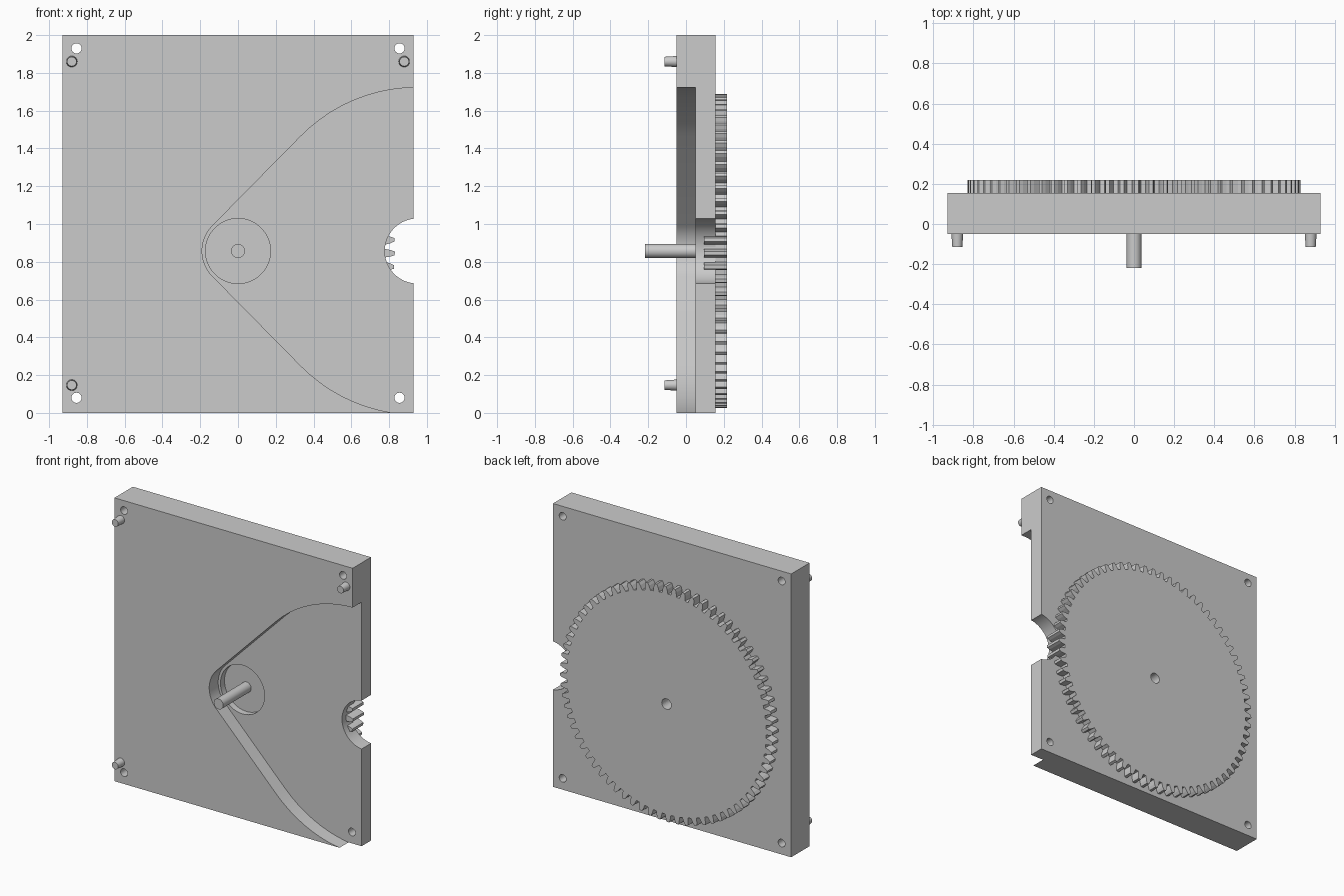
import bpy, bmesh
from math import sin, cos, pi, radians, asin, degrees

if "Cube" in bpy.data.objects:
    bpy.data.objects.remove(bpy.data.objects["Cube"])

CZ = 0.857            # height of the gear axis
EDGE_X = 0.949        # axis of the neighbouring pinion at the right edge


def arc(cx, cz, r, a0, a1, n):
    """Points (x, z) on an arc, angles in degrees."""
    return [(cx + r * cos(radians(a0 + (a1 - a0) * i / n)),
             cz + r * sin(radians(a0 + (a1 - a0) * i / n))) for i in range(n + 1)]


def circle(cx, cz, r, n=48):
    return arc(cx, cz, r, 0, 360, n)[:-1]


def prism(name, pts, y0, y1):
    """Extrude an x-z outline from y0 to y1."""
    bm = bmesh.new()
    face = bm.faces.new([bm.verts.new((x, y0, z)) for x, z in pts])
    new = bmesh.ops.extrude_face_region(bm, geom=[face])['geom']
    bmesh.ops.translate(bm, vec=(0, y1 - y0, 0),
                        verts=[v for v in new if isinstance(v, bmesh.types.BMVert)])
    bmesh.ops.recalc_face_normals(bm, faces=bm.faces)
    me = bpy.data.meshes.new(name)
    bm.to_mesh(me)
    bm.free()
    ob = bpy.data.objects.new(name, me)
    bpy.context.collection.objects.link(ob)
    return ob


def cut(target, cutter):
    cutter.hide_render = True
    mod = target.modifiers.new("cut", 'BOOLEAN')
    mod.operation = 'DIFFERENCE'
    mod.solver = 'EXACT'
    mod.object = cutter
    bpy.context.view_layer.objects.active = target
    bpy.ops.object.modifier_apply(modifier=mod.name)
    bpy.data.objects.remove(cutter, do_unlink=True)


def smooth(ob):
    bpy.ops.object.select_all(action='DESELECT')
    ob.select_set(True)
    bpy.context.view_layer.objects.active = ob
    bpy.ops.object.shade_smooth_by_angle(angle=radians(20))


# square base plate
plate = prism("plate", [(-0.93, 0), (0.93, 0), (0.93, 2), (-0.93, 2)], -0.05, 0.155)

# teardrop recess in the front: small arc, tangent flanks, large arc
R, r = 0.866, 0.19
t = 90 + degrees(asin((R - r) / EDGE_X))
recess = (arc(EDGE_X, CZ, R, 90, t, 10) + arc(0, CZ, r, t, 360 - t, 18)
          + arc(EDGE_X, CZ, R, 360 - t, 270, 10) + [(1.2, CZ - R), (1.2, CZ + R)])
cut(plate, prism("recess_cutter", recess, -0.2, 0.05))

# hub opening and edge notch
cut(plate, prism("hub_cutter", circle(0, CZ, 0.172, 64), 0.0, 0.3))
cut(plate, prism("notch_cutter", circle(EDGE_X, CZ, 0.172, 64), 0.0, 0.3))

# corner screw holes
for x in (-0.855, 0.855):
    for z in (0.08, 1.93):
        cut(plate, prism("hole_cutter", circle(x, z, 0.027, 24), -0.3, 0.4))
smooth(plate)

# large spur gear, sunk into the back of the plate
N = 72
tooth = [(-1.65, 0.779), (-1.45, 0.792), (-1.2, 0.81), (-0.65, 0.83),
         (0.65, 0.83), (1.2, 0.81), (1.45, 0.792), (1.65, 0.779)]
outline = []
for i in range(N):
    for da, rad in tooth:
        a = radians(i * 360 / N + da - 0.85)
        outline.append((rad * cos(a), CZ + rad * sin(a)))
gear = prism("gear", outline, 0.095, 0.218)
cut(gear, prism("bore_cutter", circle(0, CZ, 0.037, 32), 0.13, 0.4))

# axle on the front of the gear
smooth(prism("axle", circle(0, CZ, 0.037, 32), -0.218, 0.11))

# tapered locating pins
for x, z in ((-0.88, 1.86), (0.88, 1.86), (-0.88, 0.147)):
    bpy.ops.mesh.primitive_cone_add(vertices=24, radius1=0.03, radius2=0.025, depth=0.075,
                                    location=(x, -0.0775, z), rotation=(pi / 2, 0, 0))
    pin = bpy.context.object
    pin.name = "locating_pin"
    smooth(pin)
